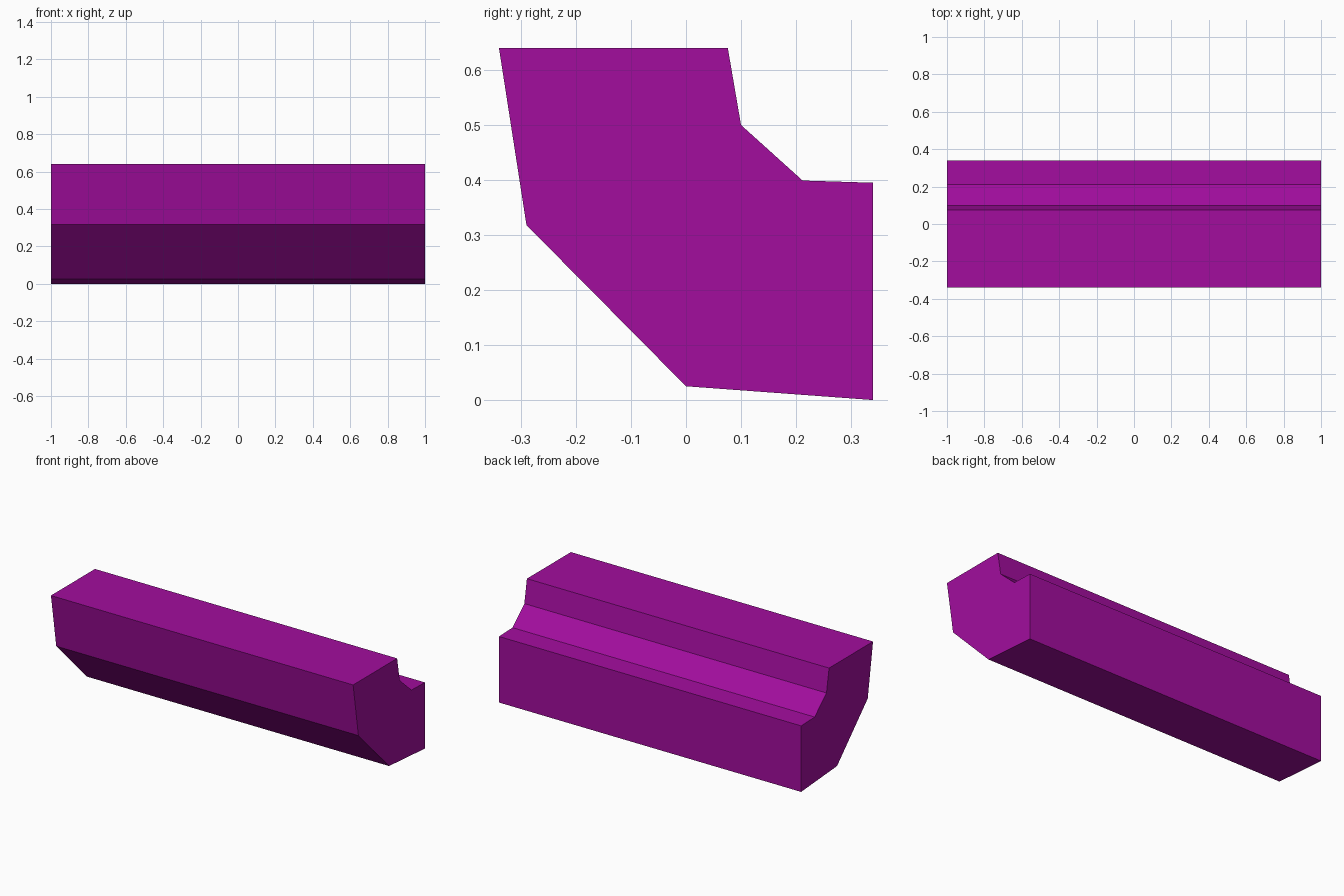
import bpy
import bmesh
from mathutils import Vector

# Remove the default cube
cube = bpy.data.objects.get("Cube")
if cube:
    bpy.data.objects.remove(cube, do_unlink=True)

LENGTH = 2.0

# Side profile as (y, z)
PROFILE = [
    (-0.34, 0.64), (-0.29, 0.318), (0.0, 0.025), (0.34, 0.0),
    (0.34, 0.395), (0.212, 0.399), (0.10, 0.50), (0.076, 0.64),
]


def flat_material(name, color):
    mat = bpy.data.materials.new(name)
    mat.use_nodes = True
    mat.diffuse_color = color
    bsdf = mat.node_tree.nodes["Principled BSDF"]
    bsdf.inputs["Base Color"].default_value = color
    bsdf.inputs["Roughness"].default_value = 0.8
    return mat


def extruded_profile(name, profile, length, mat):
    """Extrude a y-z profile along x, centred on x = 0."""
    bm = bmesh.new()
    face = bm.faces.new([bm.verts.new((-length / 2, y, z)) for y, z in profile])
    result = bmesh.ops.extrude_face_region(bm, geom=[face], use_keep_orig=True)
    moved = [g for g in result["geom"] if isinstance(g, bmesh.types.BMVert)]
    bmesh.ops.translate(bm, verts=moved, vec=Vector((length, 0, 0)))
    bmesh.ops.recalc_face_normals(bm, faces=bm.faces)
    mesh = bpy.data.meshes.new(name)
    bm.to_mesh(mesh)
    bm.free()
    mesh.materials.append(mat)
    obj = bpy.data.objects.new(name, mesh)
    bpy.context.scene.collection.objects.link(obj)
    return obj


# Stepped bar with a chamfered underside
purple = flat_material("purple", (0.36, 0.004, 0.34, 1.0))
extruded_profile("stepped_bar", PROFILE, LENGTH, purple)
